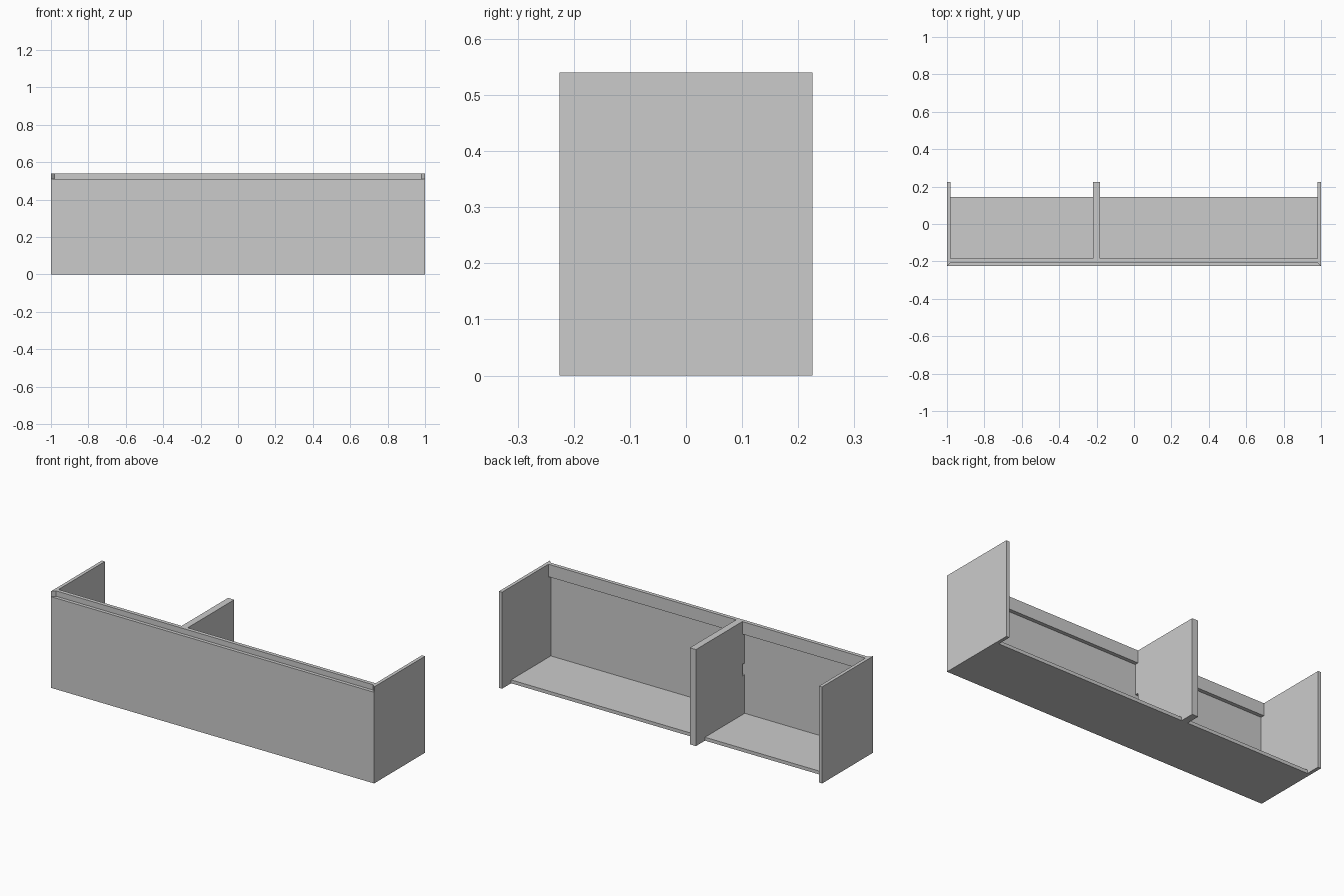
import bpy, bmesh
from mathutils import Vector

if "Cube" in bpy.data.objects:
    bpy.data.objects.remove(bpy.data.objects["Cube"])

T = 0.019                 # board thickness
HX, HY, H = 1.0, 0.225, 0.54
FI = -HY + T              # inner face of the front board
RB = FI + T + 0.002       # back face of the top rail
RZ = 0.47                 # underside of the top rail


def prism(name, profile, offset, place):
    """Extrude a 2D profile by offset; place maps profile points to 3D."""
    bm = bmesh.new()
    face = bm.faces.new([bm.verts.new(place(a, b)) for a, b in profile])
    ext = bmesh.ops.extrude_face_region(bm, geom=[face])
    verts = [g for g in ext["geom"] if isinstance(g, bmesh.types.BMVert)]
    bmesh.ops.translate(bm, verts=verts, vec=Vector(offset))
    bmesh.ops.recalc_face_normals(bm, faces=bm.faces)
    me = bpy.data.meshes.new(name)
    bm.to_mesh(me)
    bm.free()
    ob = bpy.data.objects.new(name, me)
    bpy.context.collection.objects.link(ob)
    return ob


def plan(name, profile, z0, z1):
    return prism(name, profile, (0, 0, z1 - z0), lambda x, y: (x, y, z0))


def rect(x0, x1, y0, y1):
    return [(x0, y0), (x1, y0), (x1, y1), (x0, y1)]


# Side panels, mitred at the front corners
for side, s in (("left", -1), ("right", 1)):
    plan(side + "_side_panel",
         [(s * HX, -HY), (s * HX, HY), (s * (HX - T), HY), (s * (HX - T), FI)], 0, H)

# Front board, mitred to the sides and slightly lower than them
plan("front_panel", [(-HX, -HY), (HX, -HY), (HX - T, FI), (-HX + T, FI)], 0, 0.51)

# Floor board and top rail between the sides
plan("bottom_panel", rect(-HX + T, HX - T, FI, 0.145), 0, T)
plan("top_rail", rect(-HX + T, HX - T, FI, RB), RZ, H)

# Double-thickness divider, cut around rail and floor, with a cable notch in front
divider = [(FI, T), (FI, 0.235), (FI + 0.019, 0.235), (FI + 0.019, 0.30), (FI, 0.30),
           (FI, RZ), (RB, RZ), (RB, H), (HY, H), (HY, 0), (0.145, 0), (0.145, T)]
prism("divider", divider, (2 * T, 0, 0), lambda y, z: (-0.2 - T, y, z))
